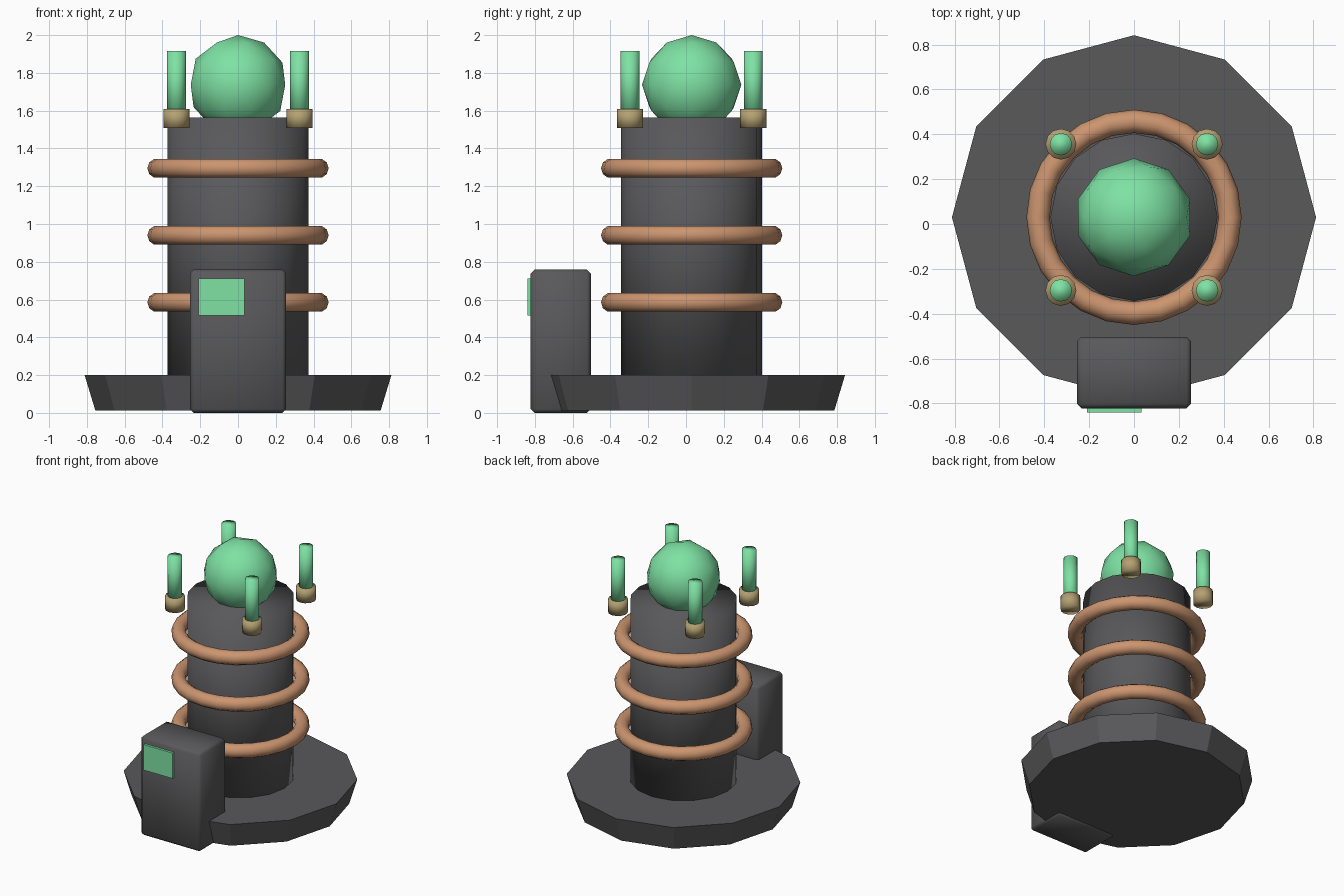
import bpy
import bmesh
from mathutils import Matrix

cube = bpy.data.objects.get("Cube")
if cube:
    bpy.data.objects.remove(cube, do_unlink=True)

AXIS_Y = 0.03  # the round parts share this upright axis


def material(name, rgb):
    mat = bpy.data.materials.new(name)
    mat.use_nodes = True
    colour = (*rgb, 1.0)
    mat.diffuse_color = colour
    mat.node_tree.nodes["Principled BSDF"].inputs["Base Color"].default_value = colour
    return mat


GREY = material("dark_grey", (0.10, 0.10, 0.105))
GREEN = material("glowing_green", (0.21, 0.76, 0.37))
COPPER = material("copper", (0.60, 0.30, 0.16))
BRASS = material("brass", (0.46, 0.36, 0.17))


def finish(obj, name, mat, smooth=True):
    obj.name = obj.data.name = name
    obj.data.materials.append(mat)
    for poly in obj.data.polygons:
        poly.use_smooth = smooth
    return obj


def from_bmesh(bm, name, mat, location, smooth=True):
    mesh = bpy.data.meshes.new(name)
    bm.to_mesh(mesh)
    bm.free()
    obj = bpy.data.objects.new(name, mesh)
    obj.location = location
    bpy.context.collection.objects.link(obj)
    return finish(obj, name, mat, smooth)


def drum(name, mat, x, y, bottom, top, r_bottom, r_top, sides, smooth=True):
    bm = bmesh.new()
    bmesh.ops.create_cone(bm, cap_ends=True, segments=sides, radius1=r_bottom,
                          radius2=r_top, depth=top - bottom)
    return from_bmesh(bm, name, mat, (x, y, (bottom + top) / 2), smooth)


def box(name, mat, centre, size, chamfer=0.0, smooth=True):
    bm = bmesh.new()
    bmesh.ops.create_cube(bm, size=1, matrix=Matrix.Diagonal((*size, 1)))
    if chamfer:
        bmesh.ops.bevel(bm, geom=bm.edges[:], offset=chamfer, segments=1,
                        affect='EDGES')
    return from_bmesh(bm, name, mat, centre, smooth)


# Flared base and column
drum("base", GREY, 0, AXIS_Y, 0.012, 0.2, 0.755, 0.812, 12, smooth=False)
drum("column", GREY, 0, AXIS_Y, 0.19, 1.565, 0.373, 0.373, 16)

# Coils around the column
for i, z in enumerate((0.585, 0.94, 1.295)):
    bpy.ops.mesh.primitive_torus_add(location=(0, AXIS_Y, z), major_radius=0.428,
                                     minor_radius=0.052, major_segments=24,
                                     minor_segments=10)
    finish(bpy.context.object, f"coil_{i + 1}", COPPER)

# Orb on top of the column
bm = bmesh.new()
bmesh.ops.create_icosphere(bm, subdivisions=2, radius=0.263)
from_bmesh(bm, "orb", GREEN, (0, AXIS_Y, 1.737))

# Four rods in collars around the orb
for side, sx in (("left", 1), ("right", -1)):
    for end, sy in (("front", -1), ("back", 1)):
        x, y = sx * 0.326, AXIS_Y + sy * 0.326
        drum(f"{end}_{side}_collar", BRASS, x, y, 1.508, 1.61, 0.069, 0.069, 12)
        drum(f"{end}_{side}_rod", GREEN, x, y, 1.56, 1.915, 0.05, 0.05, 12)

# Control cabinet with its screen
box("cabinet", GREY, (0, -0.663, 0.379), (0.51, 0.318, 0.758), chamfer=0.02)
box("screen", GREEN, (-0.088, -0.83, 0.613), (0.244, 0.02, 0.195), smooth=False)
